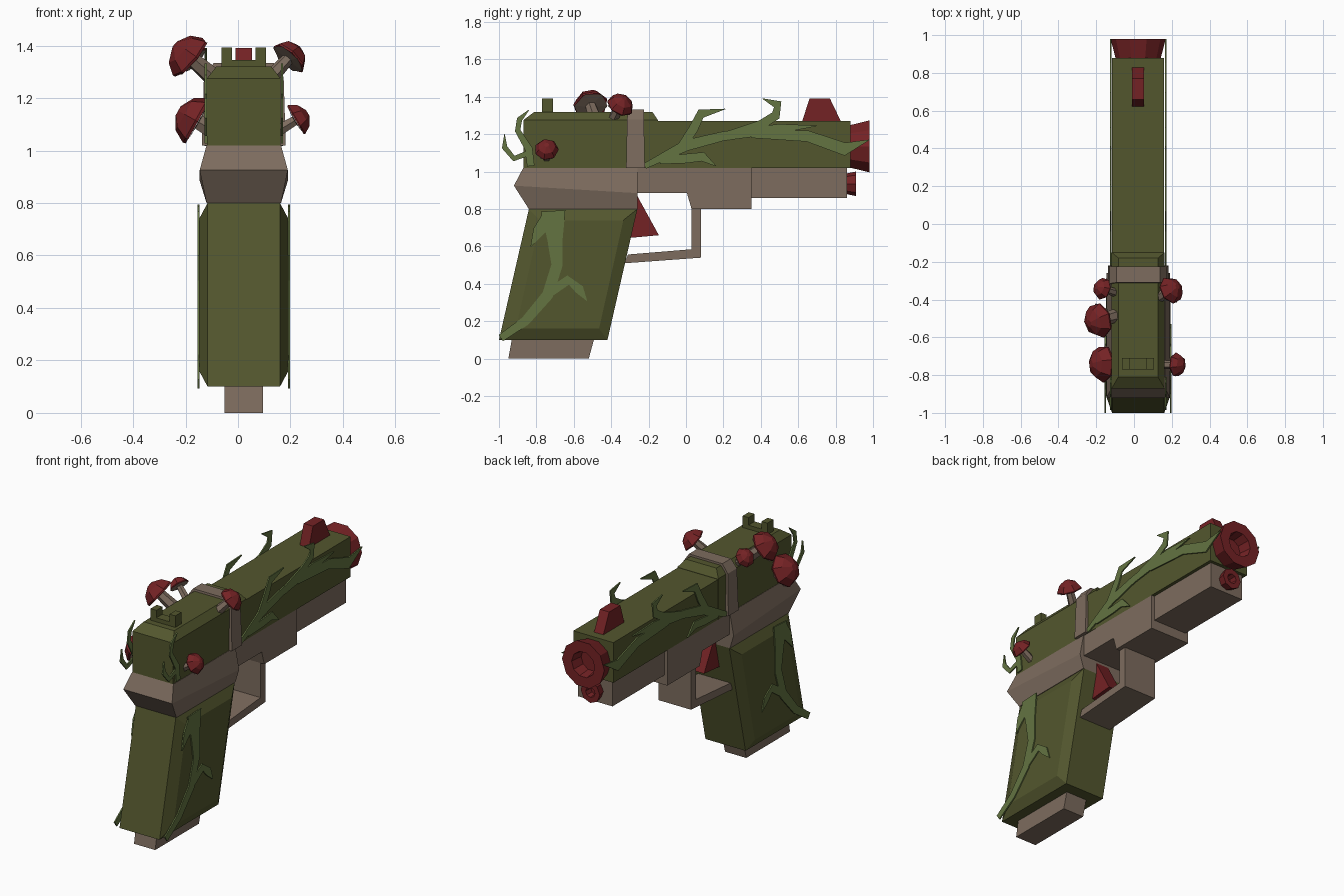
import bpy, math
from mathutils import Vector

if "Cube" in bpy.data.objects:
    bpy.data.objects.remove(bpy.data.objects["Cube"])

CX = 0.022  # centre plane of the body


def material(name, rgb):
    m = bpy.data.materials.new(name)
    m.use_nodes = True
    m.diffuse_color = (*rgb, 1)
    m.node_tree.nodes["Principled BSDF"].inputs["Base Color"].default_value = (*rgb, 1)
    return m


GREEN = material("moss green", (0.086, 0.094, 0.027))
VINE = material("vine green", (0.125, 0.174, 0.053))
BROWN = material("bark brown", (0.205, 0.150, 0.112))
RED = material("mushroom red", (0.175, 0.016, 0.018))


def loft(name, rings, mat):
    """Skin matching rings of points and cap both ends."""
    n = len(rings[0])
    verts = [p for ring in rings for p in ring]
    faces = [list(range(n))[::-1], list(range(len(verts) - n, len(verts)))]
    for k in range(len(rings) - 1):
        for i in range(n):
            j = (i + 1) % n
            faces.append([k * n + i, k * n + j, k * n + n + j, k * n + n + i])
    me = bpy.data.meshes.new(name)
    me.from_pydata(verts, [], faces)
    me.materials.append(mat)
    import bmesh
    bm = bmesh.new()
    bm.from_mesh(me)
    bmesh.ops.remove_doubles(bm, verts=bm.verts, dist=1e-5)
    bmesh.ops.recalc_face_normals(bm, faces=bm.faces)
    bm.to_mesh(me)
    bm.free()
    ob = bpy.data.objects.new(name, me)
    bpy.context.collection.objects.link(ob)
    return ob


def side_ring(x, profile):
    return [(CX + x, y, z) for y, z in profile]


def slab(name, profile, half, mat):
    """Side profile extruded evenly about the centre plane."""
    return loft(name, [side_ring(-half, profile), side_ring(half, profile)], mat)


def level(y0, y1, half, z0, z1=None):
    """Rectangle seen from above, optionally sloping along y."""
    z1 = z0 if z1 is None else z1
    return [(CX - half, y0, z0), (CX + half, y0, z0), (CX + half, y1, z1), (CX - half, y1, z1)]


def lathe(name, profile, origin, direction, sides, mat):
    q = Vector(direction).to_track_quat('Z', 'Y')
    rings = []
    for r, h in profile:
        r = max(r, 0.0001)
        rings.append([Vector(origin) + q @ Vector((r * math.cos(a), r * math.sin(a), h))
                      for a in (2 * math.pi * i / sides for i in range(sides))])
    return loft(name, rings, mat)


# Slide: long front block and raised, chamfered rear block
loft("slide_front", [level(-0.2, 0.88, 0.138, 1.02), level(-0.2, 0.88, 0.138, 1.27)], GREEN)
loft("slide_rear", [level(-0.87, -0.15, 0.14, 1.02), level(-0.87, -0.15, 0.14, 1.275),
                    level(-0.81, -0.18, 0.105, 1.32)], GREEN)

# Collar around the slide
loft("slide_collar", [level(-0.32, -0.22, 0.16, 1.02), level(-0.315, -0.225, 0.152, 1.28),
                      level(-0.31, -0.225, 0.115, 1.333)], BROWN)

# Sights
slab("rear_sight_base", [(-0.77, 1.31), (-0.71, 1.31), (-0.71, 1.345), (-0.77, 1.345)], 0.085, GREEN)
for side in (-1, 1):
    post = slab("rear_sight_post", [(-0.77, 1.31), (-0.71, 1.31), (-0.71, 1.392), (-0.77, 1.392)], 0.02, GREEN)
    post.location.x = side * 0.065
slab("front_sight", [(0.62, 1.265), (0.83, 1.265), (0.77, 1.39), (0.66, 1.39)], 0.032, RED)

# Flared muzzle and the small tube under it
lathe("muzzle", [(0.118, -0.02), (0.12, 0), (0.146, 0.1), (0.08, 0.1), (0.07, 0.02)],
      (CX, 0.88, 1.135), (0, 1, 0), 10, RED)
lathe("lower_tube", [(0.05, -0.02), (0.066, 0.055), (0.032, 0.055), (0.028, 0.01)],
      (CX, 0.855, 0.935), (0, 1, 0), 8, RED)

# Frame with bulging rear, stepped front and rail
loft("frame_rear", [level(-0.84, -0.26, 0.142, 0.8), level(-0.92, -0.26, 0.168, 0.925, 0.885),
                    level(-0.87, -0.26, 0.142, 1.02)], BROWN)
slab("frame_front", [(-0.27, 1.02), (-0.27, 0.885), (0.005, 0.885), (0.03, 0.8), (0.35, 0.8), (0.35, 1.02)],
     0.138, BROWN)
slab("front_rail", [(0.34, 0.86), (0.86, 0.86), (0.86, 1.02), (0.34, 1.02)], 0.118, BROWN)

# Trigger and guard
slab("trigger_guard", [(-0.33, 0.51), (0.08, 0.54), (0.08, 0.81), (0.03, 0.81), (0.03, 0.585), (-0.31, 0.557)],
     0.112, BROWN)
slab("trigger", [(-0.27, 0.89), (-0.255, 0.86), (-0.145, 0.66), (-0.31, 0.645)], 0.045, RED)

# Grip with raised bevelled side panels, and the magazine foot
outer = [(-1.0, 0.1), (-0.42, 0.1), (-0.26, 0.8), (-0.84, 0.8)]
inner = [(-0.91, 0.16), (-0.465, 0.16), (-0.335, 0.74), (-0.78, 0.74)]
loft("grip", [side_ring(-0.17, inner), side_ring(-0.138, outer),
              side_ring(0.138, outer), side_ring(0.17, inner)], GREEN)
slab("magazine_foot", [(-0.95, 0), (-0.52, 0), (-0.49, 0.11), (-0.93, 0.11)], 0.073, BROWN)


# Vines: tapering flat ribbons of (y, z, width), on both sides
def vine(name, path, x):
    left, right = [], []
    for i, (y, z, w) in enumerate(path):
        a, b = path[max(i - 1, 0)], path[min(i + 1, len(path) - 1)]
        d = Vector((b[0] - a[0], b[1] - a[1])).normalized() * max(w, 0.003) / 2
        left.append((y - d.y, z + d.x))
        right.append((y + d.y, z - d.x))
    for s in (-1, 1):
        rings = [[(CX + s * (x + t), *p) for t, p in ((0, l), (0.008, l), (0.008, r), (0, r))]
                 for l, r in zip(left, right)]
        loft(name, rings, VINE)


slide_vines = {
    "slide_vine_stem": [(-0.22, 1.03, .03), (0, 1.14, .06), (.2, 1.19, .05), (.5, 1.23, .05), (.7, 1.245, 0)],
    "slide_vine_leaf": [(.35, 1.2, .04), (.65, 1.19, .06), (.85, 1.12, .07), (.98, 1.17, 0)],
    "slide_vine_rear_curl": [(-.03, 1.12, .05), (.04, 1.23, .05), (.08, 1.31, .05), (.21, 1.335, 0)],
    "slide_vine_front_curl": [(.22, 1.19, .05), (.4, 1.25, .05), (.48, 1.3, .05), (.49, 1.36, .05), (.41, 1.39, 0)],
    "slide_vine_low_leaf": [(-.14, 1.06, .04), (.0, 1.07, .05), (.09, 1.08, .05), (.16, 1.03, 0)],
    "back_vine": [(-.83, 1.03, .04), (-.84, 1.12, .04), (-.9, 1.22, .03), (-.89, 1.28, .03), (-.84, 1.33, 0)],
    "back_vine_curl": [(-.84, 1.1, .03), (-.92, 1.07, .03), (-.97, 1.13, .03), (-.97, 1.2, 0)],
}
for name, path in slide_vines.items():
    vine(name, path, 0.141)
vine("grip_vine_stem", [(-.99, .11, .04), (-.86, .2, .05), (-.74, .34, .06), (-.69, .5, .06),
                        (-.7, .63, .08), (-.71, .79, .13)], 0.169)
vine("grip_vine_leaf", [(-.73, .75, .09), (-.79, .68, .06), (-.83, .6, 0)], 0.169)
vine("grip_vine_branch", [(-.75, .34, .05), (-.63, .42, .05), (-.57, .37, .05), (-.53, .31, 0)], 0.169)


# Mushrooms: stem with flared underside, faceted cap
def mushroom(centre, direction, r, stem):
    d = Vector(direction).normalized()
    c = Vector(centre) - d * r * 0.35
    lathe("mushroom_stem", [(r * 0.42, 0), (r * 0.32, stem), (r * 0.97, stem + 0.003)],
          c - d * stem, d, 6, BROWN)
    lathe("mushroom_cap", [(r * 0.97, 0.004), (r, r * 0.15), (r * 0.72, r * 0.62), (r * 0.2, r * 0.9)],
          c, d, 7, RED)


mushroom((0.205, -0.345, 1.365), (0.6, 0.35, 0.65), 0.075, 0.12)
mushroom((0.235, -0.745, 1.125), (0.75, 0, 0.45), 0.065, 0.13)
mushroom((-0.2, -0.515, 1.37), (-0.7, -0.2, 0.6), 0.095, 0.15)
mushroom((-0.18, -0.74, 1.125), (-0.8, 0, 0.45), 0.1, 0.11)
mushroom((-0.175, -0.34, 1.355), (-0.65, 0.2, 0.6), 0.06, 0.13)
